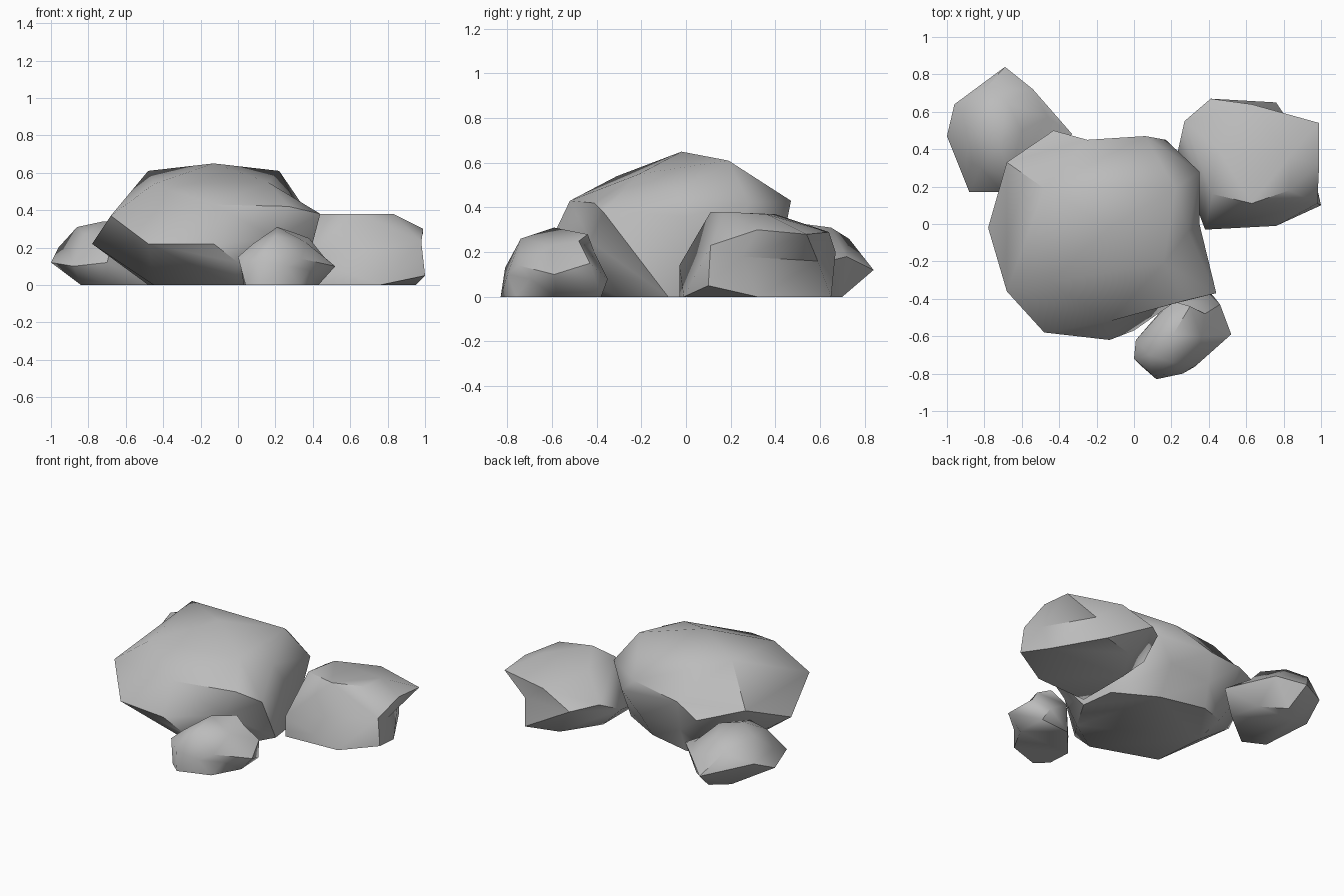
import bpy
import bmesh
import math
from mathutils import Vector

if "Cube" in bpy.data.objects:
    bpy.data.objects.remove(bpy.data.objects["Cube"], do_unlink=True)

# One plain stone colour
stone = bpy.data.materials.new("stone_grey")
stone.use_nodes = True
grey = (0.5, 0.5, 0.5, 1.0)
stone.diffuse_color = grey
stone.node_tree.nodes["Principled BSDF"].inputs["Base Color"].default_value = grey


def make_rock(name, base, waist, crown, sharp_angle=50):
    """Wrap a skin around the corners of a boulder (given in hundredths).

    The corners are spread over a unit ball to find how they connect, then
    moved back to their places, so that small hollows survive.
    """
    corners = [Vector((x, y, 0)) / 100 for x, y in base]
    corners += [Vector(corner) / 100 for corner in waist + crown]
    low = Vector([min(c[axis] for c in corners) for axis in range(3)])
    high = Vector([max(c[axis] for c in corners) for axis in range(3)])
    centre, size = (low + high) / 2, high - low

    def direction(corner):
        offset = corner - centre
        return Vector([offset[axis] / size[axis] for axis in range(3)]).normalized()

    bm = bmesh.new()
    skin = [(bm.verts.new(direction(corner)), corner) for corner in corners]
    bmesh.ops.convex_hull(bm, input=bm.verts[:], use_existing_faces=False)
    for vert, corner in skin:
        if vert.is_valid:
            vert.co = corner
    bmesh.ops.recalc_face_normals(bm, faces=bm.faces[:])

    mesh = bpy.data.meshes.new(name)
    bm.to_mesh(mesh)
    bm.free()
    mesh.materials.append(stone)
    rock = bpy.data.objects.new(name, mesh)
    bpy.context.collection.objects.link(rock)

    # Soft shading that keeps the hard breaks in the stone
    bpy.ops.object.select_all(action="DESELECT")
    rock.select_set(True)
    bpy.context.view_layer.objects.active = rock
    bpy.ops.object.shade_smooth_by_angle(angle=math.radians(sharp_angle))
    return rock


# Large boulder with an undercut front
make_rock(
    "large_boulder",
    base=[(-45, -30), (-2, -45), (21, -30), (34, -8), (31, 15), (4, 30),
          (-26, 37), (-42, 32), (-48, 5)],
    waist=[(-78, -2, 22), (-68, -36, 37), (-48, -58, 22), (-13, -62, 22),
           (0, -57, 12), (20, -43, 25), (44, -37, 38), (35, 0, 36), (35, 28, 42),
           (17, 45, 33), (5, 42, 18), (6, 47, 43), (-25, 45, 36), (-25, 42, 16),
           (-43, 50, 30), (-68, 33, 37)],
    crown=[(-13, -52, 43), (-45, -31, 54), (16, -21, 55), (27, -41, 42),
           (29, -4, 47), (-13, -2, 65), (-48, 19, 61), (22, 19, 61)],
)

# Flat-topped boulder beside it
make_rock(
    "flat_boulder",
    base=[(38, -3), (76, -1), (95, 32), (76, 65), (54, 59), (38, 35)],
    waist=[(38, -3, 14), (100, 10, 5), (98, 11, 23), (96, 25, 18), (99, 32, 30),
           (99, 54, 28), (80, 59, 16), (63, 64, 29), (41, 67, 20),
           (27, 55, 24), (23, 37, 15)],
    crown=[(42, 16, 38), (63, 11, 38), (83, 18, 38), (83, 36, 37), (45, 40, 37)],
)

# Small rock in front
make_rock(
    "front_rock",
    base=[(4, -76), (12, -83), (33, -76), (43, -58), (42, -38), (20, -40), (3, -60)],
    waist=[(0, -72, 15), (1, -62, 14), (10, -81, 13), (26, -80, 10), (34, -75, 14),
           (38, -70, 8), (52, -59, 10), (46, -43, 15), (38, -35, 8), (20, -41, 20)],
    crown=[(8, -70, 22), (20, -74, 26), (21, -59, 31), (36, -60, 23),
           (38, -48, 25), (30, -44, 28)],
)

# Rock tucked behind the large boulder
make_rock(
    "back_rock",
    base=[(-84, 27), (-77, 61), (-66, 70), (-50, 60), (-45, 40), (-70, 20)],
    waist=[(-100, 47, 12), (-96, 64, 20), (-79, 73, 26), (-69, 84, 12),
           (-54, 72, 18), (-46, 57, 19), (-33, 48, 12), (-88, 17, 10),
           (-90, 34, 18), (-70, 17, 12)],
    crown=[(-86, 50, 31), (-68, 65, 31), (-60, 50, 33), (-72, 42, 34),
           (-82, 30, 27), (-66, 25, 27)],
)
